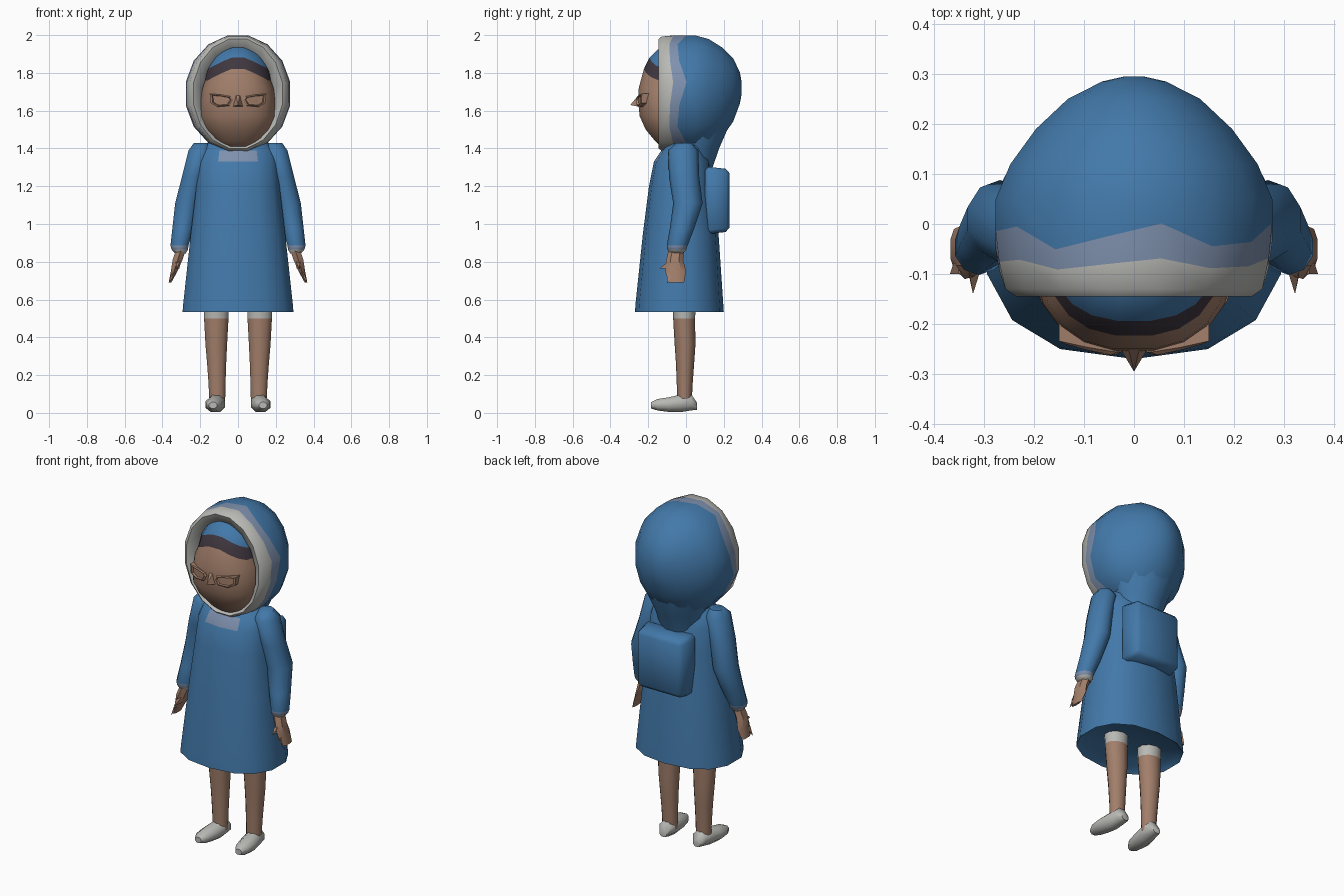
import bpy, bmesh, math
from mathutils import Vector

if "Cube" in bpy.data.objects:
    bpy.data.objects.remove(bpy.data.objects["Cube"])

def material(name, rgb):
    m = bpy.data.materials.new(name)
    m.diffuse_color = (*rgb, 1)
    m.use_nodes = True
    m.node_tree.nodes["Principled BSDF"].inputs["Base Color"].default_value = m.diffuse_color
    return m

BLUE, GREY, HAZE, SKIN, HAIR = range(5)
MATS = [material("coat blue", (0.055, 0.19, 0.40)),
        material("pale grey", (0.48, 0.48, 0.46)),
        material("hazy blue", (0.21, 0.28, 0.42)),
        material("skin", (0.36, 0.21, 0.145)),
        material("dark hair", (0.05, 0.038, 0.05))]

def finish(name, bm, color, angle=50):
    """Turn a bmesh into a shaded object; color is an index or a rule(centre)."""
    bmesh.ops.recalc_face_normals(bm, faces=bm.faces)
    me = bpy.data.meshes.new(name)
    bm.to_mesh(me)
    bm.free()
    for m in MATS:
        me.materials.append(m)
    for p in me.polygons:
        p.material_index = color(p.center) if callable(color) else color
    ob = bpy.data.objects.new(name, me)
    bpy.context.collection.objects.link(ob)
    bpy.ops.object.select_all(action='DESELECT')
    ob.select_set(True)
    bpy.context.view_layer.objects.active = ob
    bpy.ops.object.shade_smooth_by_angle(angle=math.radians(angle))
    return ob

def loft(name, rings, color, n=10, axis='z', sx=1, power=1.0, bend=None, angle=50, ring_colors=None):
    """Skin rings (position, centre u, centre v, radius u, radius v) along an axis."""
    bm = bmesh.new()
    loops = []
    for k, (pos, cu, cv, ru, rv) in enumerate(rings):
        loop = []
        for i in range(n):
            a = 2 * math.pi * (i + 0.5) / n
            c, s = math.cos(a), math.sin(a)
            u = cu + ru * math.copysign(abs(c) ** power, c)
            v = cv + rv * math.copysign(abs(s) ** power, s)
            co = Vector((u * sx, v, pos) if axis == 'z' else (u * sx, pos, v))
            if bend:
                co = bend(co, k, a)
            loop.append(bm.verts.new(co))
        loops.append(loop)
    tags = []
    for k in range(len(loops) - 1):
        for i in range(n):
            j = (i + 1) % n
            bm.faces.new((loops[k][i], loops[k][j], loops[k + 1][j], loops[k + 1][i]))
            tags.append(ring_colors[k] if ring_colors else None)
    bm.faces.new(loops[0])
    bm.faces.new(loops[-1])
    ob = finish(name, bm, color, angle)
    if ring_colors:
        tags += [ring_colors[0], ring_colors[-1]]
        for p, t in zip(ob.data.polygons, tags):
            p.material_index = t
    return ob

def spike(name, base, tip, color, angle=30):
    """Pyramid from a base outline to a tip."""
    bm = bmesh.new()
    vs = [bm.verts.new(p) for p in base]
    t = bm.verts.new(tip)
    bm.faces.new(vs)
    for a, b in zip(vs, vs[1:] + vs[:1]):
        bm.faces.new((a, b, t))
    return finish(name, bm, color, angle)

# Coat body with a hazy patch below the chin
def coat_color(c):
    return HAZE if 1.32 < c.z < 1.40 and abs(c.x) < 0.1 and c.y < -0.05 else BLUE

loft("coat", [(0.56, 0, -0.035, 0.27, 0.20), (0.535, 0, -0.035, 0.30, 0.235),
              (0.58, 0, -0.035, 0.296, 0.232), (0.95, 0, -0.028, 0.255, 0.20),
              (1.20, 0, -0.028, 0.225, 0.168), (1.33, 0, -0.02, 0.215, 0.15),
              (1.39, 0, -0.015, 0.20, 0.115), (1.44, 0, 0.0, 0.15, 0.09),
              (1.50, 0, 0.02, 0.10, 0.08)], coat_color, n=14, power=0.85)

# Lower back of the hood running into the shoulders
loft("hood_neck", [(1.30, 0, 0.03, 0.13, 0.115), (1.40, 0, 0.04, 0.15, 0.14),
                   (1.50, 0, 0.05, 0.19, 0.175), (1.62, 0, 0.05, 0.22, 0.20)], BLUE, n=12)

# Hood with a pale rim and wavy hazy border
def hood_wave(co, k, a):
    if k in (4, 5):
        co.y += (0.012 if k == 4 else 0.028) * math.sin(5 * a + 0.6)
    return co

loft("hood", [(-0.07, 0, 1.665, 0.19, 0.245), (-0.125, 0, 1.67, 0.205, 0.262),
              (-0.145, 0, 1.69, 0.24, 0.295), (-0.13, 0, 1.69, 0.262, 0.308),
              (-0.08, 0, 1.69, 0.275, 0.313), (-0.025, 0, 1.69, 0.282, 0.314),
              (0.05, 0, 1.69, 0.282, 0.314), (0.12, 0, 1.69, 0.252, 0.295),
              (0.19, 0, 1.695, 0.20, 0.245), (0.25, 0, 1.71, 0.135, 0.17),
              (0.285, 0, 1.72, 0.065, 0.085), (0.295, 0, 1.72, 0.02, 0.03)],
     GREY, n=16, axis='y', bend=hood_wave, angle=60,
     ring_colors=[GREY] * 4 + [HAZE] + [BLUE] * 6)

# Face with an arched fringe and a hood lining above it
def face_arch(co, k, a):
    if k >= 6:
        co.z -= 0.07 * min(1, abs(co.x) / 0.16) ** 1.3
    return co

def face_ring(z, rx, front):
    return (z, 0, -0.06, rx, -0.06 - front)

loft("face", [face_ring(1.39, 0.06, -0.11), face_ring(1.44, 0.125, -0.165),
              face_ring(1.50, 0.175, -0.215), face_ring(1.57, 0.205, -0.247),
              face_ring(1.65, 0.20, -0.256), face_ring(1.72, 0.19, -0.252),
              face_ring(1.83, 0.175, -0.225), face_ring(1.89, 0.165, -0.195),
              face_ring(1.94, 0.14, -0.14), face_ring(1.95, 0.06, -0.09)],
     SKIN, n=20, power=0.85, bend=face_arch,
     ring_colors=[SKIN] * 6 + [HAIR] + [BLUE] * 2)

# Nose
spike("nose", [(-0.03, -0.245, 1.62), (0.03, -0.245, 1.62), (0.012, -0.245, 1.69),
               (-0.012, -0.245, 1.69)], (0, -0.295, 1.63), SKIN)

def eye(side, name):
    """Raised almond lid with a sunken, sloping centre."""
    outline = [(0.025, 1.66), (0.045, 1.625), (0.11, 1.62), (0.145, 1.64),
               (0.15, 1.69), (0.09, 1.685), (0.035, 1.675)]
    cx, cz = 0.088, 1.655
    bm = bmesh.new()
    rows = []
    for scale, y in ((1.0, -0.21), (1.0, -0.256), (0.8, -0.262), (0.72, -0.25)):
        rows.append([bm.verts.new((side * (cx + (x - cx) * scale),
                                   y + 0.22 * max(0, x - 0.05),
                                   cz + (z - cz) * scale)) for x, z in outline])
    for r, q in zip(rows, rows[1:]):
        for i in range(len(r)):
            j = (i + 1) % len(r)
            bm.faces.new((r[i], r[j], q[j], q[i]))
    bm.faces.new(rows[-1])
    bm.faces.new(rows[0])
    finish(name, bm, SKIN, 25)

# Backpack
pack = bmesh.new()
bmesh.ops.create_cube(pack, size=1)
for v in pack.verts:
    outer = v.co.y > 0
    v.co = Vector((0.02 + v.co.x * (0.29 if outer else 0.33), 0.165 + v.co.y * 0.13,
                   1.125 + v.co.z * (0.33 if outer else 0.36)))
bmesh.ops.bevel(pack, geom=pack.edges[:], offset=0.02, segments=1, affect='EDGES')
finish("backpack", pack, BLUE, 50)

for side, tag in ((1, "right"), (-1, "left")):
    eye(side, tag + "_eye")

    # Sleeve with a pale cuff
    loft(tag + "_sleeve",
         [(1.43, 0.195, -0.01, 0.04, 0.04), (1.39, 0.20, -0.015, 0.065, 0.08),
          (1.25, 0.235, -0.01, 0.065, 0.08), (1.11, 0.268, 0.01, 0.068, 0.078),
          (0.98, 0.29, -0.02, 0.06, 0.065), (0.885, 0.31, -0.047, 0.05, 0.055),
          (0.865, 0.308, -0.048, 0.046, 0.05), (0.845, 0.305, -0.05, 0.03, 0.035)],
         BLUE, n=10, sx=side, ring_colors=[BLUE] * 5 + [HAZE, GREY])

    # Hand, fingers and thumb
    loft(tag + "_hand",
         [(0.87, 0.30, -0.05, 0.03, 0.04), (0.81, 0.32, -0.06, 0.03, 0.045),
          (0.75, 0.338, -0.055, 0.02, 0.055), (0.69, 0.36, -0.05, 0.008, 0.04)],
         SKIN, n=6, sx=side, angle=30)
    spike(tag + "_thumb", [(side * 0.30, -0.07, 0.82), (side * 0.335, -0.07, 0.82),
                           (side * 0.335, -0.08, 0.765), (side * 0.31, -0.08, 0.765)],
          (side * 0.322, -0.14, 0.765), SKIN)
    spike(tag + "_finger", [(side * 0.33, -0.10, 0.74), (side * 0.35, -0.10, 0.74),
                            (side * 0.355, -0.06, 0.74), (side * 0.335, -0.06, 0.74)],
          (side * 0.368, -0.10, 0.685), SKIN)

    # Leg with a pale band under the hem
    loft(tag + "_leg",
         [(0.57, 0.115, -0.01, 0.07, 0.062), (0.50, 0.115, -0.01, 0.068, 0.058),
          (0.36, 0.115, -0.005, 0.06, 0.055), (0.26, 0.113, -0.005, 0.053, 0.048),
          (0.15, 0.111, -0.007, 0.047, 0.042), (0.05, 0.11, -0.008, 0.044, 0.038)],
         SKIN, n=10, sx=side, ring_colors=[GREY] + [SKIN] * 4)

    # Shoe
    loft(tag + "_shoe",
         [(-0.185, 0.132, 0.04, 0.022, 0.018), (-0.15, 0.13, 0.043, 0.042, 0.033),
          (-0.09, 0.125, 0.044, 0.052, 0.042), (-0.03, 0.115, 0.05, 0.05, 0.05),
          (0.03, 0.11, 0.055, 0.045, 0.045), (0.058, 0.11, 0.035, 0.025, 0.02)],
         GREY, n=8, axis='y', sx=side)
